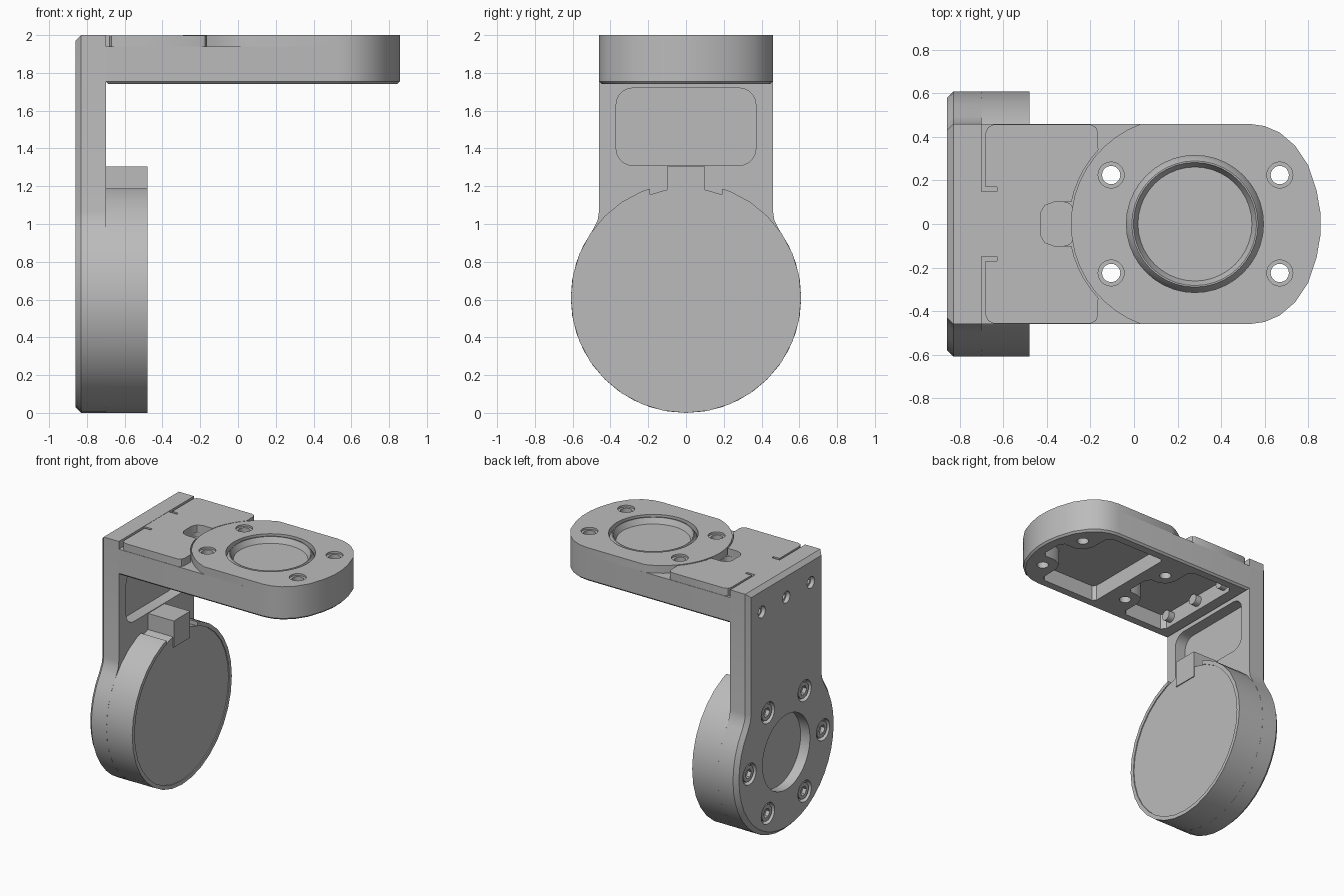
import bpy, bmesh, math
from math import sin, cos, pi, radians

if "Cube" in bpy.data.objects:
    bpy.data.objects.remove(bpy.data.objects["Cube"])

grey = bpy.data.materials.new("machined_grey")
grey.diffuse_color = (0.5, 0.5, 0.5, 1)
grey.use_nodes = True
grey.node_tree.nodes["Principled BSDF"].inputs["Base Color"].default_value = grey.diffuse_color


def finish(name, bm):
    bmesh.ops.recalc_face_normals(bm, faces=bm.faces[:])
    me = bpy.data.meshes.new(name)
    bm.to_mesh(me)
    bm.free()
    ob = bpy.data.objects.new(name, me)
    bpy.context.collection.objects.link(ob)
    return ob


def prism(name, pts, axis, a, b, chamfer=0):
    """Extrude a 2D outline along X (u,v = y,z) or Z (u,v = x,y); chamfer the end at a."""
    place = (lambda u, v, t: (t, u, v)) if axis == 'X' else (lambda u, v, t: (u, v, t))
    bm = bmesh.new()
    lo = [bm.verts.new(place(u, v, a)) for u, v in pts]
    hi = [bm.verts.new(place(u, v, b)) for u, v in pts]
    base = bm.faces.new(lo)
    bm.faces.new(hi[::-1])
    for i in range(len(pts)):
        j = (i + 1) % len(pts)
        bm.faces.new((lo[i], hi[i], hi[j], lo[j]))
    bmesh.ops.recalc_face_normals(bm, faces=bm.faces[:])
    if chamfer:
        bmesh.ops.bevel(bm, geom=list(base.edges), offset=chamfer, segments=1,
                        affect='EDGES', profile=0.5)
    return finish(name, bm)


def arc(cu, cv, r, a0, a1, n):
    return [(cu + r * cos(radians(a0 + (a1 - a0) * i / n)),
             cv + r * sin(radians(a0 + (a1 - a0) * i / n))) for i in range(n + 1)]


def circle(cu, cv, r, n=32):
    return arc(cu, cv, r, 0, 360, n)[:-1]


def rect(u0, u1, v0, v1, r=0):
    if not r:
        return [(u0, v0), (u1, v0), (u1, v1), (u0, v1)]
    return (arc(u1 - r, v1 - r, r, 0, 90, 5) + arc(u0 + r, v1 - r, r, 90, 180, 5)
            + arc(u0 + r, v0 + r, r, 180, 270, 5) + arc(u1 - r, v0 + r, r, 270, 360, 5))


def sym(half):
    """Mirror a half outline across v = 0."""
    return half + [(u, -v) for u, v in reversed(half) if abs(v) > 1e-5]


def cut(ob, *cutters):
    for c in cutters:
        m = ob.modifiers.new("cut", 'BOOLEAN')
        m.operation, m.solver, m.object = 'DIFFERENCE', 'EXACT', c
    dg = bpy.context.evaluated_depsgraph_get()
    me = bpy.data.meshes.new_from_object(ob.evaluated_get(dg))
    ob.modifiers.clear()
    ob.data = me
    for c in cutters:
        bpy.data.objects.remove(c)


# Upright plate: straight arm blending into a round foot, chamfered outside
half = [(2.0, 0.46), (1.07, 0.46), (1.02, 0.468)]
half += [(z, y) for y, z in arc(0, 0.61, 0.61, 35.7, -90, 14)]
plate = prism("upright_plate", [(y, z) for z, y in sym(half)], 'X', -0.86, -0.70, 0.03)
ring = [(0.45 * cos(i * pi / 3), 0.61 + 0.45 * sin(i * pi / 3)) for i in range(6)]
cutters = [prism("c", rect(-0.37, 0.37, 1.31, 1.72, 0.09), 'X', -0.79, -0.6),
           prism("c", circle(0, 0.61, 0.29), 'X', -0.95, -0.78)]
cutters += [prism("c", circle(y, z, 0.082, 20), 'X', -0.95, -0.82) for y, z in ring]
cutters += [prism("c", circle(y, 1.81, 0.045, 16), 'X', -0.95, -0.74) for y in (-0.3, 0, 0.3)]
cut(plate, *cutters)

# Socket screws in the round foot and the top of the plate
for y, z in ring:
    screw = prism("foot_screw", circle(y, z, 0.062, 20), 'X', -0.85, -0.81)
    cut(screw, prism("c", circle(y, z, 0.037, 6), 'X', -0.95, -0.82))
for y in (-0.3, 0, 0.3):
    screw = prism("top_screw", circle(y, 1.81, 0.043, 16), 'X', -0.83, -0.73)
    cut(screw, prism("c", circle(y, 1.81, 0.03, 6), 'X', -0.95, -0.77))

# Round housing with a notched rim, its inner drum and the key tab
housing = prism("housing_rim", circle(0, 0.61, 0.61), 'X', -0.70, -0.48)
cut(housing, prism("c", circle(0, 0.61, 0.58), 'X', -0.8, -0.4),
    prism("c", rect(-0.19, 0.19, 1.1, 1.4), 'X', -0.8, -0.4))
prism("inner_drum", circle(0, 0.61, 0.58), 'X', -0.70, -0.487)
prism("key_tab", rect(-0.1, 0.1, 1.1, 1.305), 'X', -0.70, -0.48)

# Horizontal arm body with a rounded nose, open pockets below
nose = [(0.53, 0.46), (0.6, 0.45), (0.67, 0.42), (0.74, 0.36), (0.80, 0.27),
        (0.84, 0.15), (0.857, 0.05)]
body = prism("arm_body", sym([(-0.70, 0.46)] + nose), 'Z', 1.74, 1.94, 0.014)
bolts = [(x, y) for x in (-0.105, 0.67) for y in (-0.225, 0.225)]
front_pocket = sym([(0.05, 0.36), (0.07, 0.385), (0.52, 0.385), (0.555, 0.35), (0.56, 0.2),
                    (0.59, 0.14), (0.65, 0.11), (0.74, 0.11), (0.77, 0.08)])
rear_pocket = sym([(-0.60, 0.35), (-0.57, 0.385), (-0.25, 0.385), (-0.21, 0.35), (-0.21, 0.2),
                   (-0.18, 0.14), (-0.12, 0.115), (-0.07, 0.115), (-0.04, 0.08)])
cut(body, prism("c", front_pocket, 'Z', 1.6, 1.86), prism("c", rear_pocket, 'Z', 1.6, 1.86),
    prism("c", rect(-0.43, -0.28, -0.1, 0.1, 0.04), 'Z', 1.9, 2.1),
    *[prism("c", circle(x, y, 0.042, 20), 'Z', 1.6, 2.1) for x, y in bolts])

# Screw ends standing out inside the rear pocket
for y in (-0.3, 0, 0.3):
    prism("screw_end", circle(y, 1.81, 0.04, 16), 'X', -0.62, -0.55)

# Top cap: rounded both ends, counterbored holes and a central opening
cap_arc = arc(0.2, 0, 0.49, 180, 110.2, 9)
cap = prism("top_cap", sym(cap_arc + nose), 'Z', 1.94, 2.0)
cut(cap, prism("c", circle(0.28, 0, 0.315, 40), 'Z', 1.9, 2.1),
    *[prism("c", circle(x, y, 0.042, 20), 'Z', 1.9, 2.1) for x, y in bolts])
cut(cap, *[prism("c", circle(x, y, 0.06, 20), 'Z', 1.985, 2.1) for x, y in bolts])

# Rear lid with slotted corners, curved edge and finger notch
lid_half = [(-0.70, 0.15), (-0.63, 0.15), (-0.63, 0.17), (-0.682, 0.17), (-0.682, 0.42),
            (-0.67, 0.445), (-0.645, 0.457), (-0.20, 0.457), (-0.175, 0.445), (-0.165, 0.42)]
lid_half += arc(0.2, 0, 0.498, 137, 168.4, 5)
lid_half += [(-0.37, 0.10), (-0.41, 0.085), (-0.43, 0.05)]
prism("rear_lid", sym(lid_half), 'Z', 1.94, 1.998)

# Turned seat inside the cap opening
profile = [(0.315, 1.945), (0.31, 1.965), (0.29, 1.993), (0.283, 1.993), (0.262, 1.95), (0, 1.95)]
bm = bmesh.new()
rows = [[bm.verts.new((0.28 + r * cos(i * pi / 20), r * sin(i * pi / 20), z)) for i in range(40)]
        for r, z in profile[:-1]]
for p, q in zip(rows, rows[1:]):
    for i in range(40):
        j = (i + 1) % 40
        bm.faces.new((p[i], p[j], q[j], q[i]))
bm.faces.new(rows[-1])
bm.faces.new(rows[0][::-1])
finish("turned_seat", bm)

# One colour throughout, smooth round walls with sharp edges kept
for ob in bpy.context.scene.objects:
    ob.data.materials.clear()
    ob.data.materials.append(grey)
    ob.select_set(True)
    bpy.context.view_layer.objects.active = ob
bpy.ops.object.shade_smooth_by_angle(angle=radians(30))
